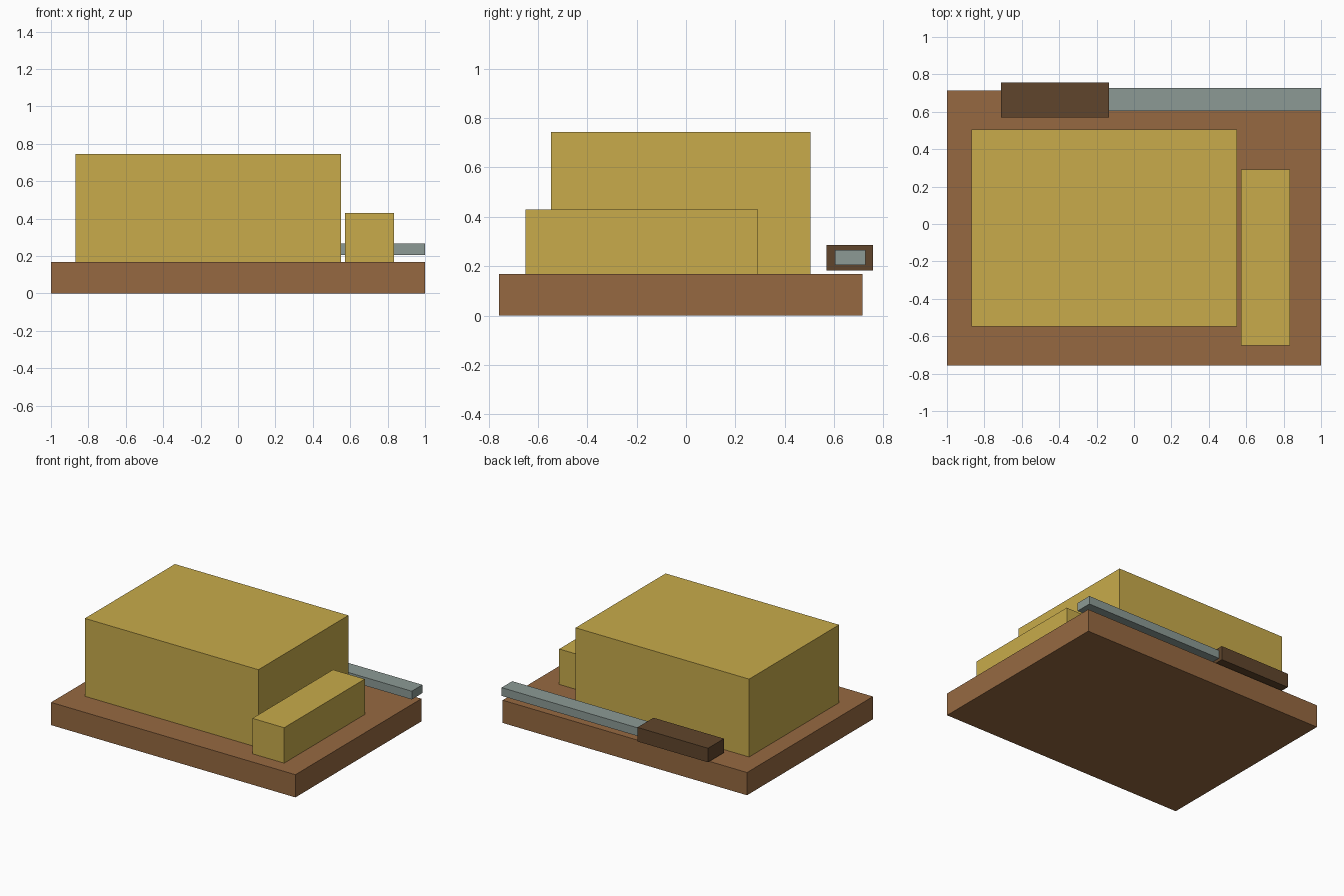
import bpy

cube = bpy.data.objects.get("Cube")
if cube:
    bpy.data.objects.remove(cube, do_unlink=True)


def make_material(name, rgb):
    mat = bpy.data.materials.new(name)
    mat.use_nodes = True
    color = (*rgb, 1.0)
    mat.diffuse_color = color
    mat.node_tree.nodes["Principled BSDF"].inputs["Base Color"].default_value = color
    return mat


def make_box(name, x, y, z, mat):
    """Flat-sided box spanning the given (low, high) range on each axis."""
    spans = (x, y, z)
    bpy.ops.mesh.primitive_cube_add(size=1, location=[(a + b) / 2 for a, b in spans])
    obj = bpy.context.object
    obj.name = name
    obj.scale = [b - a for a, b in spans]
    bpy.ops.object.transform_apply(location=False, rotation=False, scale=True)
    obj.data.materials.append(mat)
    return obj


wood = make_material("board wood", (0.305, 0.141, 0.053))
crust = make_material("golden crust", (0.578, 0.407, 0.07))
steel = make_material("grey steel", (0.262, 0.323, 0.3))
dark_wood = make_material("dark handle wood", (0.117, 0.06, 0.025))

BOARD_TOP = 0.168

# Board
make_box("cutting_board", (-1, 1), (-0.757, 0.715), (0, BOARD_TOP), wood)

# Loaf and the piece cut from it
make_box("loaf", (-0.87, 0.55), (-0.547, 0.505), (BOARD_TOP, 0.744), crust)
make_box("cut_piece", (0.573, 0.833), (-0.65, 0.292), (BOARD_TOP, 0.43), crust)

# Knife lying just above the board along the back edge
make_box("knife_blade", (-0.135, 1), (0.603, 0.727), (0.205, 0.266), steel)
make_box("knife_handle", (-0.71, -0.133), (0.57, 0.757), (0.182, 0.286), dark_wood)
